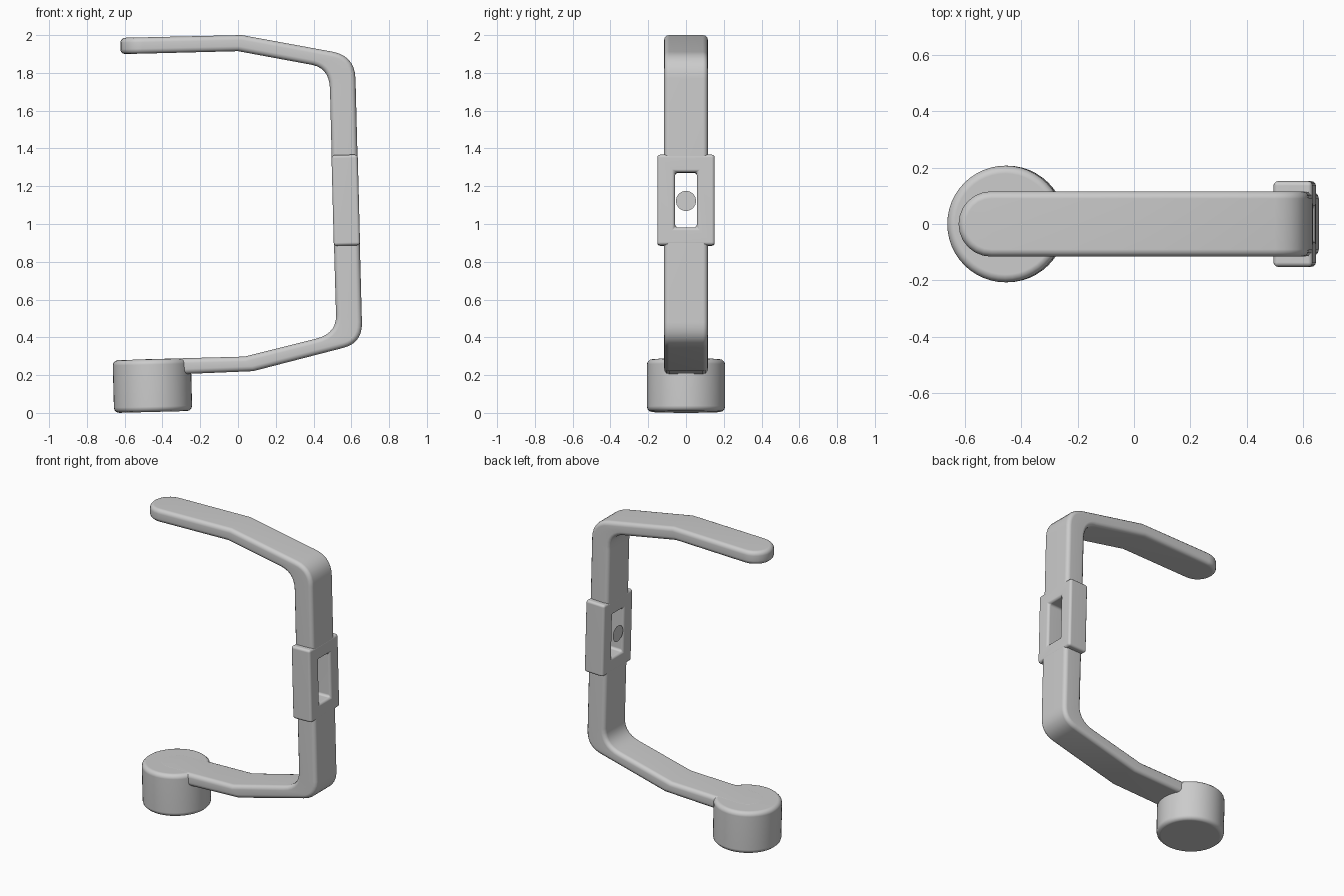
import bpy, bmesh
from math import sin, cos, pi, radians
from mathutils import Vector, Matrix

if "Cube" in bpy.data.objects:
    bpy.data.objects.remove(bpy.data.objects["Cube"])

LEAN = -0.026   # the whole bracket leans slightly
HALF = 0.116    # half width of the strap


def finish(name, bm, bevel=0.0, segments=3):
    bmesh.ops.recalc_face_normals(bm, faces=bm.faces)
    if bevel:
        edges = [e for e in bm.edges if e.calc_face_angle(0) > radians(32)]
        bmesh.ops.bevel(bm, geom=edges, offset=bevel, segments=segments,
                        profile=0.5, affect='EDGES', clamp_overlap=True)
    mesh = bpy.data.meshes.new(name)
    bm.to_mesh(mesh)
    bm.free()
    ob = bpy.data.objects.new(name, mesh)
    bpy.context.collection.objects.link(ob)
    bpy.ops.object.select_all(action='DESELECT')
    ob.select_set(True)
    bpy.context.view_layer.objects.active = ob
    bpy.ops.object.shade_smooth_by_angle(angle=radians(40))
    wn = ob.modifiers.new("weighted", 'WEIGHTED_NORMAL')
    wn.keep_sharp = True
    return ob


def curve(a, c, b, n=7):
    a, c, b = Vector(a), Vector(c), Vector(b)
    return [a * (1 - t) ** 2 + c * 2 * t * (1 - t) + b * t * t
            for t in (i / n for i in range(n + 1))]


def strap(name, side_a, side_b):
    """Strap between two xz lines; the last point is the centre of a round tip."""
    bm = bmesh.new()
    n = 12
    loops = []
    for line in (side_a, side_b):
        line = [Vector(p) for p in line]
        d = (line[-1] - line[-2]).normalized()
        rows = [[bm.verts.new((p.x, s * HALF, p.y)) for s in (-1, 1)] for p in line]
        arc = []
        for k in range(1, n):
            a = pi * k / n
            p = line[-1] + d * HALF * sin(a)
            arc.append(bm.verts.new((p.x, -HALF * cos(a), p.y)))
        for r, q in zip(rows, rows[1:]):
            bm.faces.new((r[0], r[1], q[1], q[0]))
        bm.faces.new([rows[-1][0]] + arc + [rows[-1][1]])
        loops.append([r[0] for r in rows] + arc + [r[1] for r in reversed(rows)])
    a, b = loops
    for i in range(len(a)):
        j = (i + 1) % len(a)
        bm.faces.new((a[i], a[j], b[j], b[i]))
    return finish(name, bm, 0.026)


# Upper arm with rounded tip
strap("upper_arm",
      [(0.634, 1.31)] + curve((0.622, 1.77), (0.618, 1.89), (0.50, 1.912))
      + [(0.02, 2.0), (-0.507, 1.988)],
      [(0.497, 1.31)] + curve((0.487, 1.715), (0.484, 1.823), (0.395, 1.842))
      + [(0.0, 1.915), (-0.507, 1.902)])

# Lower arm, ending inside the cup
strap("lower_arm",
      [(0.644, 0.93)] + curve((0.656, 0.48), (0.66, 0.372), (0.56, 0.345))
      + [(0.08, 0.221), (-0.45, 0.199)],
      [(0.507, 0.93)] + curve((0.519, 0.52), (0.523, 0.418), (0.41, 0.392))
      + [(0.035, 0.298), (-0.45, 0.285)])

# Grip block with a window through it
bm = bmesh.new()
corners = ((-1, -1), (1, -1), (1, 1), (-1, 1))
rings = []
for x in (-0.0695, 0.0695):
    for hy, hz in ((0.152, 0.24), (0.058, 0.146)):
        rings.append([bm.verts.new((x, sy * hy, sz * hz)) for sy, sz in corners])
for p, q in ((0, 1), (2, 3), (0, 2), (1, 3)):
    for i in range(4):
        j = (i + 1) % 4
        bm.faces.new((rings[p][i], rings[p][j], rings[q][j], rings[q][i]))
bm.transform(Matrix.Translation((0.5705, 0, 1.126)) @ Matrix.Rotation(LEAN, 4, 'Y'))
finish("grip_block", bm, 0.016)

# Small disc on the inner side of the window
bm = bmesh.new()
bmesh.ops.create_circle(bm, cap_ends=True, segments=32, radius=0.053)
bm.transform(Matrix.Translation((0.502, 0, 1.122))
             @ Matrix.Rotation(LEAN - pi / 2, 4, 'Y'))
finish("window_disc", bm)

# Round cup at the foot
bm = bmesh.new()
bmesh.ops.create_cone(bm, cap_ends=True, segments=48, radius1=0.207,
                      radius2=0.207, depth=0.279)
bm.transform(Matrix.Translation((-0.453, 0, 0.1445)) @ Matrix.Rotation(LEAN, 4, 'Y'))
finish("foot_cup", bm, 0.028)
